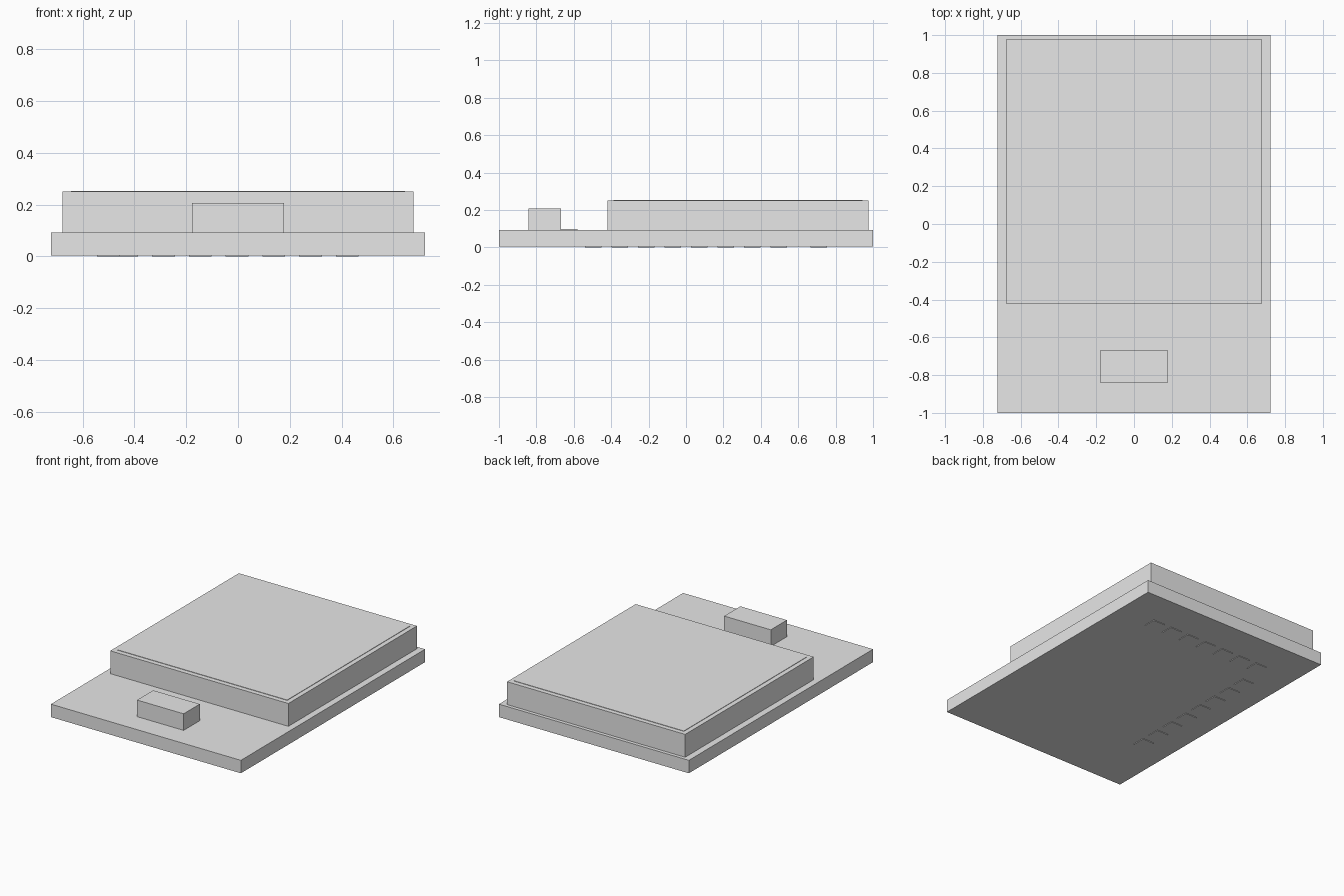
import bpy
import bmesh
from mathutils import Matrix, Vector

if "Cube" in bpy.data.objects:
    bpy.data.objects.remove(bpy.data.objects["Cube"], do_unlink=True)

grey = bpy.data.materials.new("light_grey")
grey.use_nodes = True
grey.diffuse_color = (0.8, 0.8, 0.8, 1)
grey.node_tree.nodes["Principled BSDF"].inputs["Base Color"].default_value = (0.8, 0.8, 0.8, 1)


def box(name, x, y, z):
    """Flat-sided box from its (low, high) range on each axis."""
    ranges = (x, y, z)
    centre = Vector([(a + b) / 2 for a, b in ranges])
    size = Vector([b - a for a, b in ranges])
    bm = bmesh.new()
    bmesh.ops.create_cube(bm, size=1, matrix=Matrix.LocRotScale(centre, None, size))
    mesh = bpy.data.meshes.new(name)
    bm.to_mesh(mesh)
    bm.free()
    mesh.materials.append(grey)
    obj = bpy.data.objects.new(name, mesh)
    bpy.context.collection.objects.link(obj)
    return obj


PAD = 0.004      # thickness of contacts
TOP = 0.093      # upper face of the board
HALF = 0.044     # half width of a contact
PITCH = 0.142

# Board, shield can and its thin lid
box("circuit_board", (-0.722, 0.722), (-1, 1), (PAD, TOP))
box("shield_can", (-0.677, 0.677), (-0.42, 0.976), (TOP, 0.25))
box("shield_lid", (-0.645, 0.645), (-0.387, 0.944), (0.25, 0.253))

# Antenna block and the small contact behind it
box("antenna_block", (-0.177, 0.177), (-0.843, -0.668), (TOP, 0.207))
box("antenna_contact", (-HALF, HALF), (-0.668, -0.58), (TOP, TOP + PAD))


def contact(name, x, y):
    box(name, (x - HALF, x + HALF), (y - HALF, y + HALF), (0, PAD))


# Contacts under the board: one row along the back, one along the side
for i in range(7):
    contact(f"back_contact_{i + 1}", (i - 3) * PITCH - 0.004, 0.709)
for i in range(8):
    contact(f"side_contact_{i + 1}", -0.5, (i - 3.5) * PITCH)
